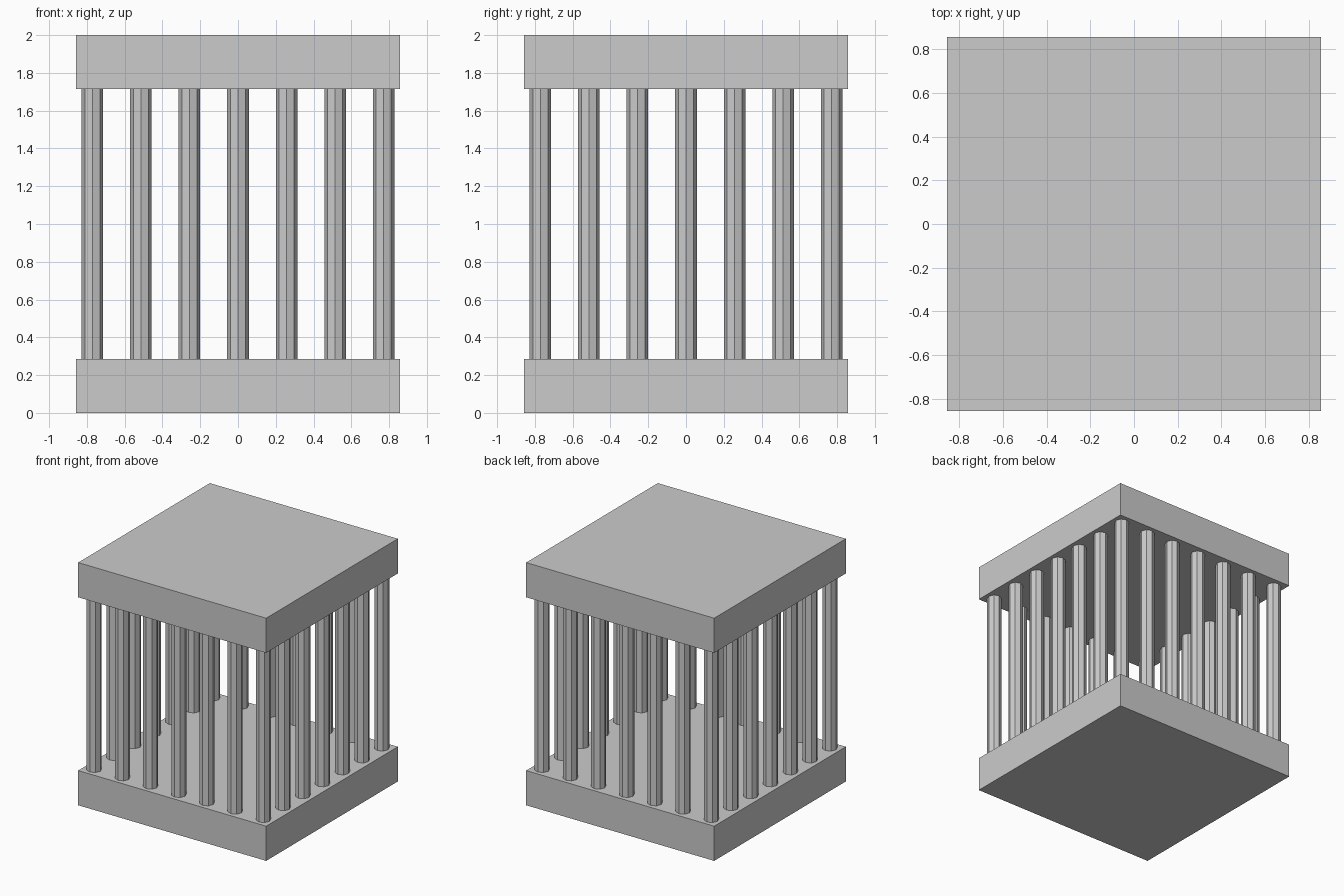
import bpy

if "Cube" in bpy.data.objects:
    bpy.data.objects.remove(bpy.data.objects["Cube"])

HALF = 0.857      # half width of the slabs
SLAB = 0.286      # slab thickness
STEP = 0.257      # bar spacing
RADIUS = 0.057    # bar radius
COUNT = 3         # bars each side of the centre


def slab(name, z):
    bpy.ops.mesh.primitive_cube_add(size=1, location=(0, 0, z))
    ob = bpy.context.object
    ob.name = name
    ob.scale = (2 * HALF, 2 * HALF, SLAB)


def bar(i, j):
    bpy.ops.mesh.primitive_cylinder_add(
        vertices=8, radius=RADIUS, depth=2 - 2 * SLAB,
        location=(i * STEP, j * STEP, 1))
    bpy.context.object.name = f"cage_bar_{i + COUNT}_{j + COUNT}"


# Base and roof
slab("base_slab", SLAB / 2)
slab("roof_slab", 2 - SLAB / 2)

# Ring of bars around the perimeter
for i in range(-COUNT, COUNT + 1):
    for j in range(-COUNT, COUNT + 1):
        if max(abs(i), abs(j)) == COUNT:
            bar(i, j)
